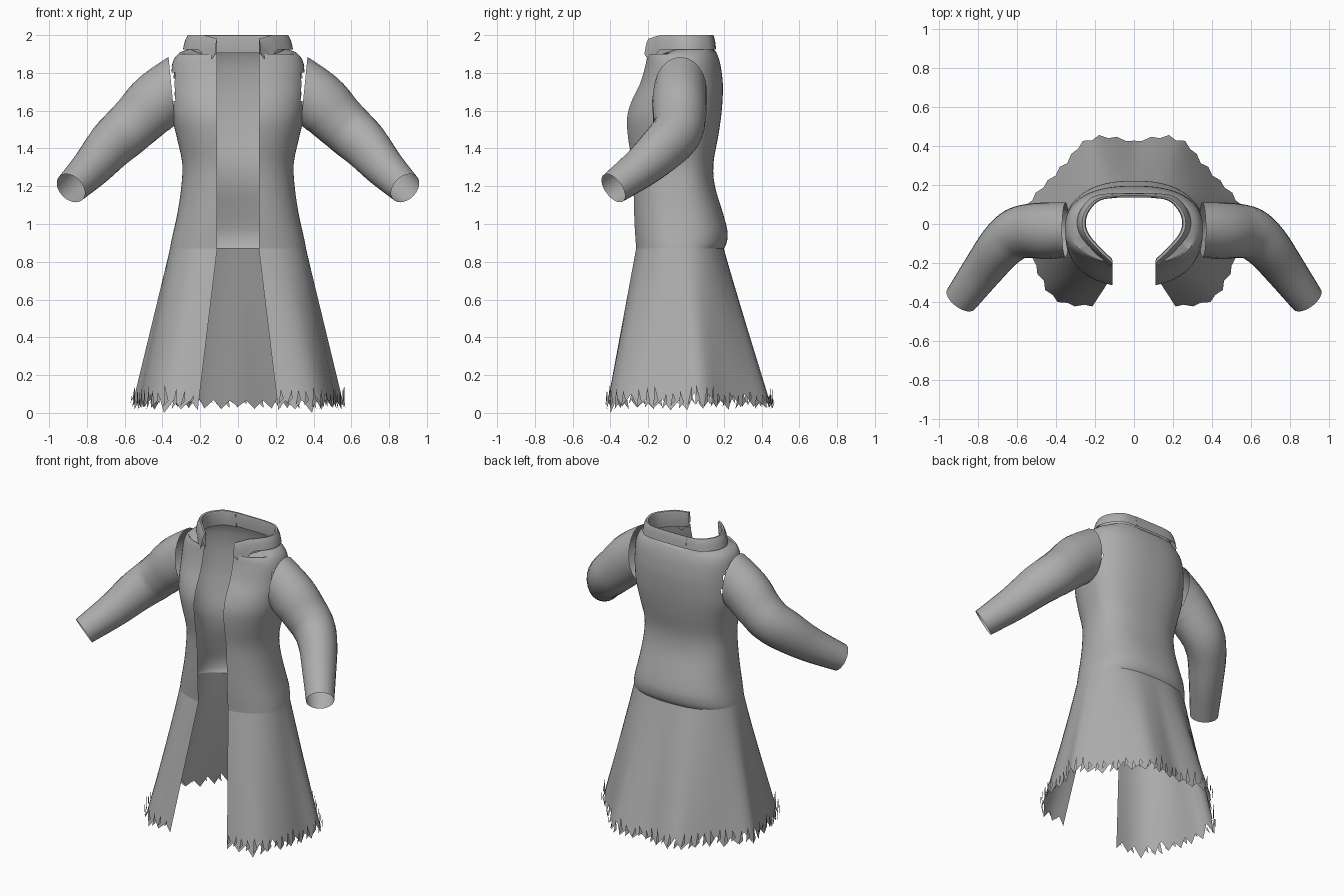
import bpy, math, random
from mathutils import Vector

if "Cube" in bpy.data.objects:
    bpy.data.objects.remove(bpy.data.objects["Cube"])

random.seed(4)
N = 32  # columns on each half of the coat

cloth = bpy.data.materials.new("grey_cloth")
cloth.diffuse_color = (0.42, 0.42, 0.42, 1)
cloth.use_nodes = True
cloth.node_tree.nodes["Principled BSDF"].inputs["Base Color"].default_value = cloth.diffuse_color


def make(name, verts, faces, angle=50):
    me = bpy.data.meshes.new(name)
    me.from_pydata([tuple(v) for v in verts], [], faces)
    me.materials.append(cloth)
    ob = bpy.data.objects.new(name, me)
    bpy.context.collection.objects.link(ob)
    bpy.ops.object.select_all(action='DESELECT')
    ob.select_set(True)
    bpy.context.view_layer.objects.active = ob
    bpy.ops.object.shade_smooth_by_angle(angle=math.radians(angle))
    return ob


def loft(rings, closed=False):
    n = len(rings[0])
    verts = [p for r in rings for p in r]
    faces = []
    for r in range(len(rings) - 1):
        for i in range(n if closed else n - 1):
            j = (i + 1) % n
            faces.append((r * n + i, r * n + j, (r + 1) * n + j, (r + 1) * n + i))
    return verts, faces


def smooth(keys, sub):
    """Catmull-Rom curve through key tuples."""
    k = [Vector(p) for p in keys]
    k = [k[0] * 2 - k[1]] + k + [k[-1] * 2 - k[-2]]
    out = []
    for i in range(1, len(k) - 2):
        a, b, c, d = k[i - 1:i + 3]
        for s in range(sub):
            t = s / sub
            out.append(0.5 * (2 * b + (c - a) * t + (2 * a - 5 * b + 4 * c - d) * t * t
                              + (3 * b - a - 3 * c + d) * t ** 3))
    return out + [k[-2]]


def resample(pts, n):
    d = [0]
    for a, b in zip(pts, pts[1:]):
        d.append(d[-1] + (b - a).length)
    out, k = [], 0
    for i in range(n + 1):
        s = d[-1] * i / n
        while k < len(pts) - 2 and d[k + 1] < s:
            k += 1
        out.append(pts[k].lerp(pts[k + 1], (s - d[k]) / max(d[k + 1] - d[k], 1e-9)))
    return out


def section(a, front, back, gap=0.11, mid=-0.03, n=2.4):
    """Half outline from the front edge round to the centre back."""
    t0 = -math.acos((gap / a) ** (n / 2))
    pts = []
    for i in range(121):
        t = t0 + (math.pi / 2 - t0) * i / 120
        s = math.sin(t)
        dep = (back - mid) if s > 0 else (mid - front)
        pts.append(Vector((a * abs(math.cos(t)) ** (2 / n),
                           mid + dep * math.copysign(abs(s) ** (2 / n), s))))
    return resample(pts, N)


def full(half):
    return half + [Vector((-p.x, p.y, p.z)) for p in reversed(half[:-1])]


def lift(half, z):
    return [Vector((p.x, p.y, z)) for p in half]


# Outlines of neck and hem
neck = resample(smooth([(0.11, -0.2), (0.17, -0.145), (0.245, -0.06), (0.265, 0.01),
                        (0.24, 0.08), (0.17, 0.135), (0, 0.145)], 6), N)
hem = resample(smooth([(0.215, -0.425), (0.34, -0.42), (0.45, -0.36), (0.52, -0.2), (0.54, -0.03),
                       (0.57, 0.09), (0.45, 0.22), (0.33, 0.36), (0.24, 0.45), (0.14, 0.46), (0, 0.435)], 6), N)

# Torso: z, half width, front y, back y
torso_keys = [(0.87, 0.36, -0.27, 0.2), (0.9, 0.355, -0.272, 0.215), (0.96, 0.342, -0.277, 0.22),
              (1.06, 0.32, -0.283, 0.195), (1.2, 0.3, -0.288, 0.153), (1.32, 0.295, -0.295, 0.145),
              (1.45, 0.322, -0.315, 0.168), (1.56, 0.348, -0.32, 0.185), (1.65, 0.355, -0.295, 0.193),
              (1.74, 0.357, -0.25, 0.195), (1.83, 0.352, -0.222, 0.185), (1.88, 0.335, -0.212, 0.172),
              (1.91, 0.305, -0.205, 0.16)]
rings = []
for z, a, f, b in smooth(torso_keys, 3):
    rings.append(full(lift(section(a, f, b), z)))
for p in rings[-1]:                       # neckline dips toward the front
    p.z -= 0.03 * max(0, -p.y - 0.05) / 0.15
rings.append(full([Vector((p.x, p.y, 1.925 - 0.05 * max(0, -p.y - 0.05) / 0.15)) for p in neck]))
verts, faces = loft(rings)


def in_armhole(f):
    c = sum((verts[i] for i in f), Vector()) / len(f)
    return abs(c.x) > 0.25 and ((c.y + 0.03) / 0.11) ** 2 + ((c.z - 1.7) / 0.13) ** 2 < 1


make("torso", verts, [f for f in faces if not in_armhole(f)])

# Skirt flaring straight from the hip to a torn hem
hip = section(0.36, -0.27, 0.2)


def flare(i, z):
    p = hem[i].lerp(hip[i], z / 0.87)
    return Vector((p.x, p.y, z))


rings = [full([flare(i, z) for i in range(N + 1)]) for z in (0.87, 0.75, 0.6, 0.45, 0.3, 0.2, 0.13)]
torn = []
for i in range(N + 1):
    z = random.uniform(0.06, 0.11) if i % 2 else random.uniform(0.01, 0.035)
    torn.append(flare(i, z))
torn[4].z = 0.0
rings.append(full(torn))
make("skirt", *loft(rings))

# Ragged upright threads around the hem
edge = full(lift(hem, 0))
verts, faces = [], []
for i in range(0, len(edge) - 1):
    a, b = edge[i], edge[i + 1]
    low, high = random.uniform(0.02, 0.05), random.uniform(0.09, 0.15)
    k = len(verts)
    verts += [a + Vector((0, 0, low)), a.lerp(b, 0.6) + Vector((0, 0, low + 0.03)),
              a.lerp(b, random.uniform(0.1, 0.6)) + Vector((0, 0, high))]
    faces.append((k, k + 1, k + 2))
make("hem_threads", verts, faces)

# Folded collar with pointed front tips


def collar_ring(scale, height):
    return full([Vector((max(p.x * scale, 0.11) if i < N else 0, p.y * scale, height(i / N)))
                 for i, p in enumerate(neck)])


def outer_edge(t):
    if t < 0.08:
        return 1.9 - 0.06 * t / 0.08
    return min(1.925, 1.84 + 0.085 * (t - 0.08) / 0.09)


def top(t):
    return 1.998 - 0.02 * max(0, 1 - t / 0.15)


rings = [collar_ring(0.97, lambda t: 1.885 + 0.02 * t), collar_ring(0.93, lambda t: top(t) - 0.012),
         collar_ring(0.95, top), collar_ring(1.0, lambda t: top(t) + 0.002),
         collar_ring(1.04, lambda t: top(t) - 0.015),
         collar_ring(1.07, lambda t: 0.5 * (top(t) + outer_edge(t))),
         collar_ring(1.1, outer_edge)]
make("collar", *loft(rings))

# Sleeves: centre x, y, z, width radius, height radius
sleeve_keys = [(0.35, -0.03, 1.705, 0.14, 0.18), (0.44, -0.035, 1.64, 0.145, 0.16),
               (0.52, -0.035, 1.56, 0.14, 0.145), (0.6, -0.05, 1.485, 0.133, 0.138),
               (0.68, -0.115, 1.41, 0.12, 0.13), (0.77, -0.23, 1.305, 0.105, 0.11),
               (0.885, -0.385, 1.19, 0.087, 0.087)]
path = smooth(sleeve_keys, 4)
for side, label in ((1, "left"), (-1, "right")):
    rings = []
    for k, s in enumerate(path):
        a, b = path[max(k - 1, 0)], path[min(k + 1, len(path) - 1)]
        d = Vector((b[0] - a[0], b[1] - a[1], b[2] - a[2])).normalized()
        d = Vector((1, 0, -0.1)).lerp(d, min(1, k / 6)).normalized()
        across = Vector((0, 0, 1)).cross(d).normalized()
        up = d.cross(across)
        ring = []
        for i in range(24):
            t = math.tau * i / 24
            p = Vector(s[:3]) + across * s[3] * math.cos(t) + up * s[4] * math.sin(t)
            ring.append(Vector((side * p.x, p.y, p.z)))
        rings.append(ring)
    make(label + "_sleeve", *loft(rings, True))
